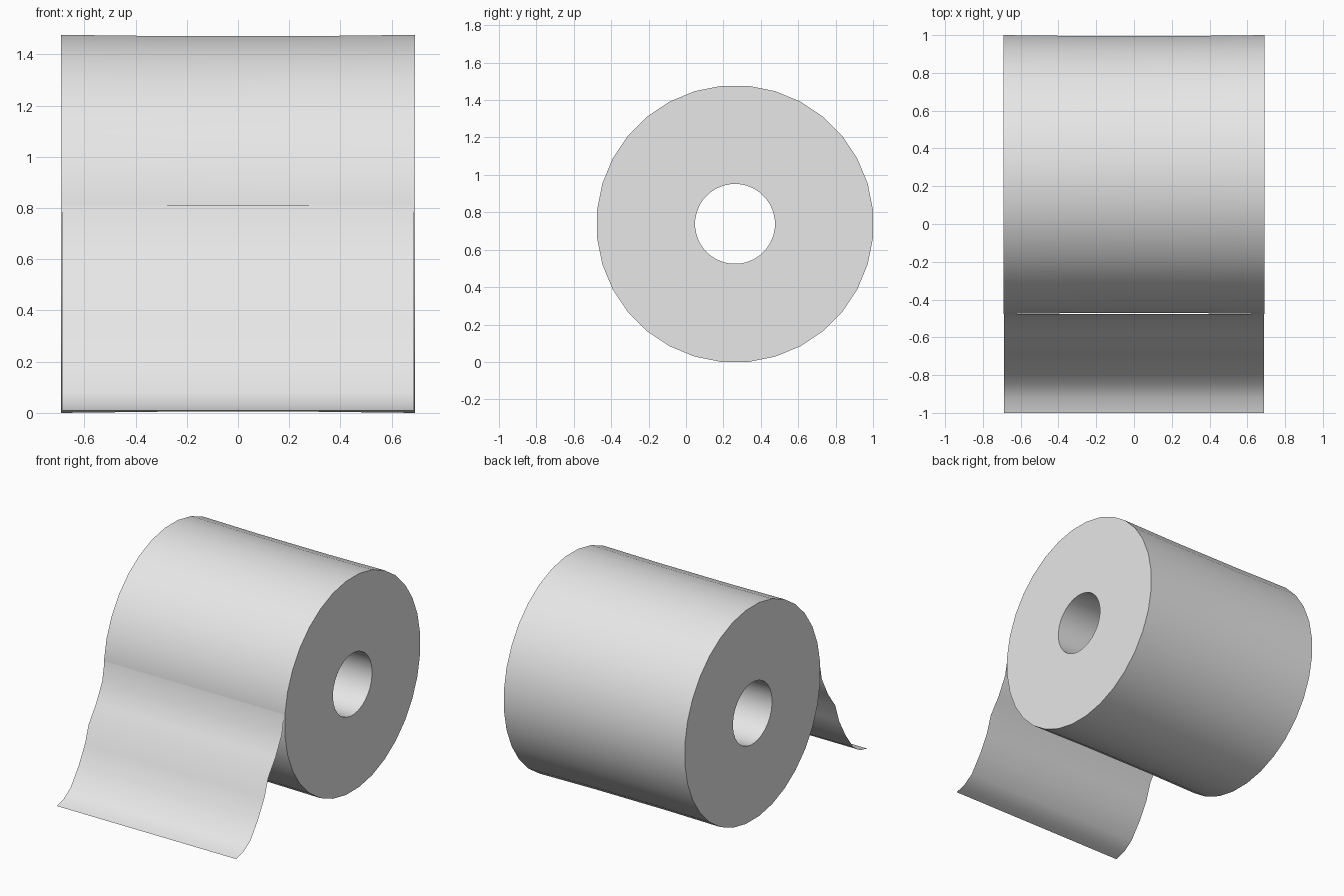
import bpy
import bmesh
from math import cos, sin, pi

cube = bpy.data.objects.get("Cube")
if cube:
    bpy.data.objects.remove(cube, do_unlink=True)

SIDES = 32
CENTRE_Y, CENTRE_Z = 0.262, 0.738
HALF_WIDTH = 0.692
OUTER = 0.738 / cos(pi / SIDES)   # flats touch the ground
HOLE = 0.214

paper = bpy.data.materials.new("paper grey")
paper.use_nodes = True
paper.diffuse_color = (0.8, 0.8, 0.8, 1)
paper.node_tree.nodes["Principled BSDF"].inputs["Base Color"].default_value = (0.8, 0.8, 0.8, 1)


def finish(name, bm):
    """Turn a bmesh into a smooth-shaded object with crisp rims."""
    mesh = bpy.data.meshes.new(name)
    bm.to_mesh(mesh)
    bm.free()
    mesh.materials.append(paper)
    obj = bpy.data.objects.new(name, mesh)
    bpy.context.collection.objects.link(obj)
    bpy.ops.object.select_all(action="DESELECT")
    obj.select_set(True)
    bpy.context.view_layer.objects.active = obj
    bpy.ops.object.shade_smooth_by_angle(angle=pi / 4)
    return obj


# Roll: a closed section spun about x, slightly slack in the middle
section = [(-HALF_WIDTH, HOLE), (-HALF_WIDTH, OUTER), (-0.27, OUTER - 0.005),
           (0.27, OUTER - 0.005), (HALF_WIDTH, OUTER), (HALF_WIDTH, HOLE)]
bm = bmesh.new()
rings = []
for i in range(SIDES):
    a = 2 * pi * (i + 0.5) / SIDES
    rings.append([bm.verts.new((x, CENTRE_Y + r * cos(a), CENTRE_Z + r * sin(a)))
                  for x, r in section])
for i, ring in enumerate(rings):
    following = rings[(i + 1) % SIDES]
    for j in range(len(section)):
        k = (j + 1) % len(section)
        bm.faces.new((ring[j], ring[k], following[k], following[j]))
bmesh.ops.recalc_face_normals(bm, faces=bm.faces)
finish("paper_roll", bm)

# Loose sheet: a wavy strip hanging from the front of the roll
drape = [(-0.477, 0.81), (-0.502, 0.68), (-0.57, 0.55), (-0.65, 0.44), (-0.69, 0.32),
         (-0.76, 0.195), (-0.845, 0.08), (-0.92, 0.03), (-1.0, 0.01)]
bm = bmesh.new()
rows = [[bm.verts.new((x, y, z)) for x in (-0.687, 0.687)] for y, z in drape]
for upper, lower in zip(rows, rows[1:]):
    bm.faces.new((upper[0], lower[0], lower[1], upper[1]))
finish("loose_sheet", bm)
